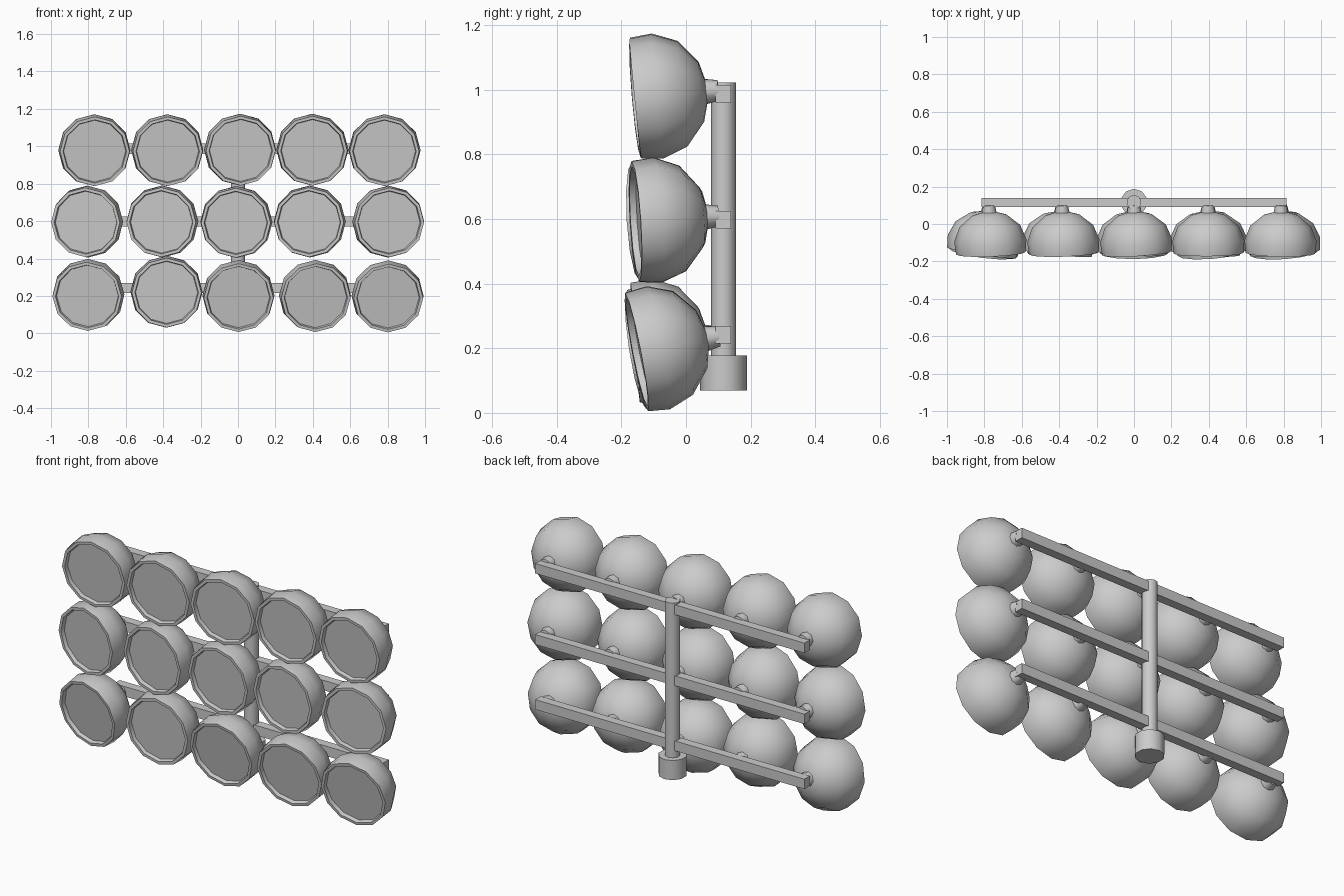
import bpy, math
from mathutils import Vector

if "Cube" in bpy.data.objects:
    bpy.data.objects.remove(bpy.data.objects["Cube"])


def finish(obj, angle=50):
    bpy.ops.object.select_all(action='DESELECT')
    obj.select_set(True)
    bpy.context.view_layer.objects.active = obj
    bpy.ops.object.shade_smooth_by_angle(angle=math.radians(angle))


def lathe(name, profile, sides, origin, direction=(0, 0, 1)):
    """Revolve (radius, distance) points around an axis; close both ends."""
    n = len(profile)
    verts = [(r * math.sin(2 * math.pi * i / sides), r * math.cos(2 * math.pi * i / sides), d)
             for r, d in profile for i in range(sides)]
    faces = [(k * sides + i, k * sides + (i + 1) % sides,
              (k + 1) * sides + (i + 1) % sides, (k + 1) * sides + i)
             for k in range(n - 1) for i in range(sides)]
    faces = [f[::-1] for f in faces]
    faces.append(tuple(range(sides)))
    faces.append(tuple(reversed(range((n - 1) * sides, n * sides))))
    mesh = bpy.data.meshes.new(name)
    mesh.from_pydata(verts, [], faces)
    obj = bpy.data.objects.new(name, mesh)
    bpy.context.collection.objects.link(obj)
    obj.location = origin
    obj.rotation_mode = 'QUATERNION'
    obj.rotation_quaternion = Vector(direction).to_track_quat('Z', 'Y')
    finish(obj)
    return obj


# Central pole and its wider socket
POLE_Y = 0.116
lathe("pole", [(0.039, 0.16), (0.039, 1.023)], 10, (0, POLE_Y, 0))
lathe("pole_socket", [(0.072, 0.07), (0.072, 0.177)], 10, (0, POLE_Y, 0))

# Lamp profiles, measured forward from the bracket pivot
DOME = [(0.03, 0.036), (0.092, 0.053), (0.163, 0.112), (0.193, 0.19), (0.186, 0.258),
        (0.170, 0.258), (0.166, 0.238)]
NECK = [(0.032, 0.0), (0.045, 0.075)]

PIVOT_X = [-0.775, -0.385, 0.0, 0.396, 0.786]
# bar height, pivot height, aim point of each lamp (x, z) as seen from the front
ROWS = [
    ("top", 0.987, 0.998, [(-.767, .976), (-.377, .976), (.013, .979), (.398, .979), (.783, .976)]),
    ("middle", 0.598, 0.609, [(-.81, .595), (-.407, .596), (-.01, .593), (.382, .596), (.806, .595)]),
    ("bottom", 0.242, 0.237, [(-.803, .202), (-.382, .22), (.003, .196), (.414, .196), (.802, .194)]),
]

for row, bar_z, pivot_z, aims in ROWS:
    # Horizontal bar
    bpy.ops.mesh.primitive_cube_add(size=1, location=(0, POLE_Y, bar_z))
    bar = bpy.context.object
    bar.name = row + "_bar"
    bar.scale = (1.63, 0.048, 0.054)
    # Five lamps, each turned slightly differently
    for i, (px, (ax, az)) in enumerate(zip(PIVOT_X, aims)):
        aim = Vector((ax - px, -0.22, az - pivot_z)).normalized()
        lathe(f"{row}_lamp_{i + 1}", DOME, 12, (px, 0.1, pivot_z), aim)
        lathe(f"{row}_lamp_neck_{i + 1}", NECK, 8, (px, 0.1, pivot_z), aim)
